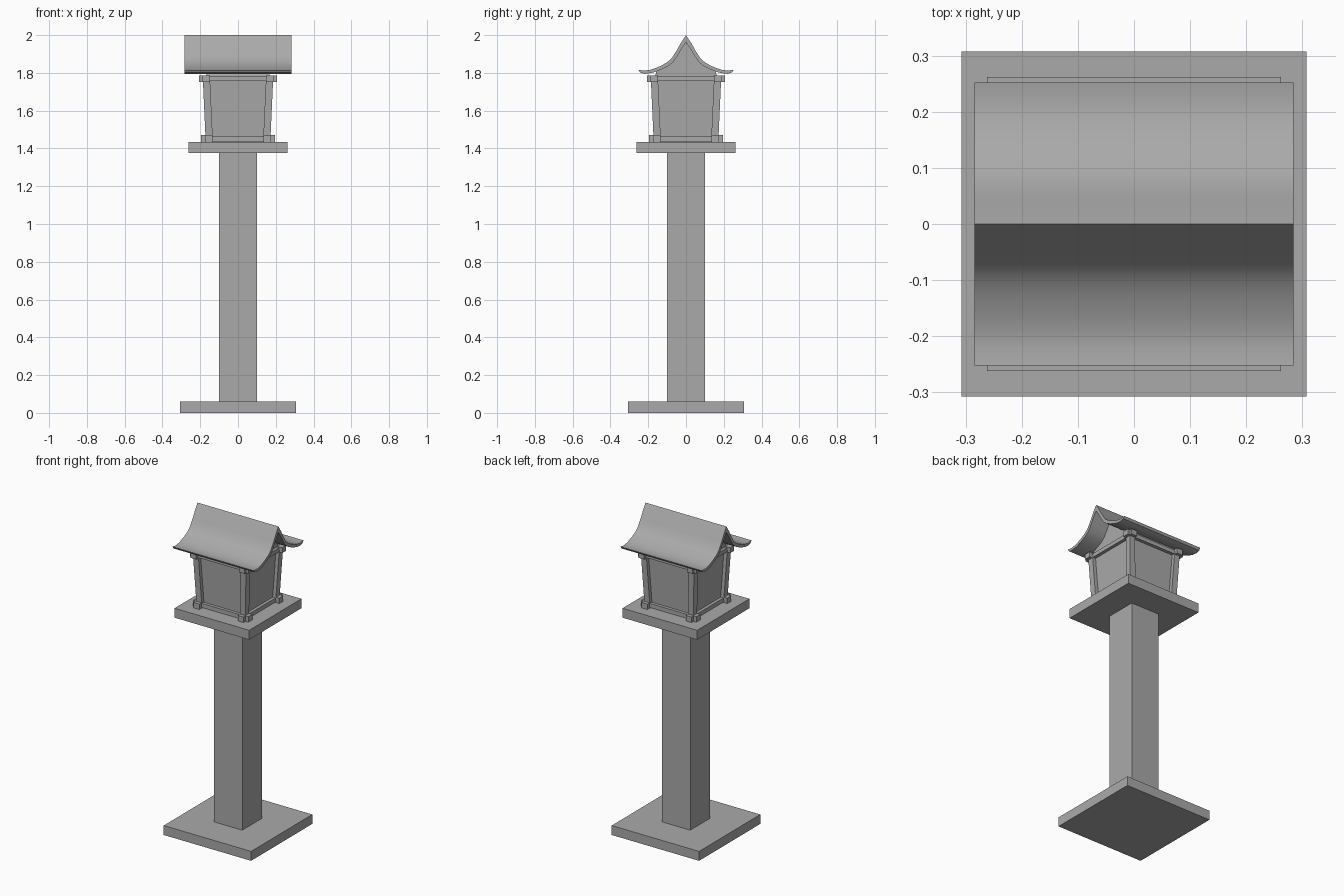
import bpy, bmesh, math

if "Cube" in bpy.data.objects:
    bpy.data.objects.remove(bpy.data.objects["Cube"])

grey = bpy.data.materials.new("stone grey")
grey.diffuse_color = (0.4, 0.4, 0.4, 1)
grey.use_nodes = True
grey.node_tree.nodes["Principled BSDF"].inputs["Base Color"].default_value = grey.diffuse_color


def finish(name, bm, smooth=False):
    bmesh.ops.recalc_face_normals(bm, faces=bm.faces)
    me = bpy.data.meshes.new(name)
    bm.to_mesh(me)
    bm.free()
    me.materials.append(grey)
    if smooth:
        me.shade_smooth()
        me.set_sharp_from_angle(angle=math.radians(35))
    ob = bpy.data.objects.new(name, me)
    bpy.context.collection.objects.link(ob)
    return ob


def taper(bm, c0, h0, z0, c1, h1, z1):
    """Box with separate bottom and top centre and half sizes."""
    rings = []
    for c, h, z in ((c0, h0, z0), (c1, h1, z1)):
        rings.append([bm.verts.new((c[0] + sx * h[0], c[1] + sy * h[1], z))
                      for sx, sy in ((-1, -1), (1, -1), (1, 1), (-1, 1))])
    a, b = rings
    bm.faces.new(a)
    bm.faces.new(b)
    for i in range(4):
        j = (i + 1) % 4
        bm.faces.new((a[i], a[j], b[j], b[i]))


def box(bm, x, y, hx, hy, z0, z1):
    taper(bm, (x, y), (hx, hy), z0, (x, y), (hx, hy), z1)


def square(name, h, z0, z1):
    bm = bmesh.new()
    box(bm, 0, 0, h, h, z0, z1)
    finish(name, bm)


def extrude_x(name, loop, half, smooth=False):
    """Extrude a closed y-z outline along x."""
    bm = bmesh.new()
    f = bm.faces.new([bm.verts.new((-half, y, z)) for y, z in loop])
    g = bmesh.ops.extrude_face_region(bm, geom=[f])["geom"]
    vs = [v for v in g if isinstance(v, bmesh.types.BMVert)]
    bmesh.ops.translate(bm, verts=vs, vec=(2 * half, 0, 0))
    return finish(name, bm, smooth)


# Foot, pillar and platform
square("base_slab", 0.307, 0, 0.06)
square("pillar", 0.1, 0.06, 1.375)
square("platform", 0.262, 1.375, 1.435)

# Flared lantern body
bm = bmesh.new()
taper(bm, (0, 0), (0.148, 0.148), 1.435, (0, 0), (0.165, 0.165), 1.785)
finish("lantern_body", bm)

# Leaning corner posts
bm = bmesh.new()
for sx in (-1, 1):
    for sy in (-1, 1):
        taper(bm, (sx * 0.152, sy * 0.152), (0.019, 0.019), 1.435,
              (sx * 0.168, sy * 0.168), (0.019, 0.019), 1.785)
finish("corner_posts", bm)

# Crossing rails with thicker end blocks
for name, c, end, z0, z1 in (("bottom_rails", 0.155, 0.195, 1.435, 1.47),
                             ("top_rails", 0.17, 0.206, 1.753, 1.787)):
    bm = bmesh.new()
    for s in (-1, 1):
        box(bm, 0, s * c, end - 0.005, 0.014, z0 + 0.003, z1 - 0.006)
        box(bm, s * c, 0, 0.014, end - 0.005, z0 + 0.003, z1 - 0.006)
        for t in (-1, 1):
            m = end - 0.016
            box(bm, t * m, s * c, 0.016, 0.02, z0, z1)
            box(bm, s * c, t * m, 0.02, 0.016, z0, z1)
    finish(name, bm)

# Curved roof shell
outer = [(0, 2.0), (0.025, 1.962), (0.05, 1.918), (0.075, 1.879), (0.1, 1.856),
         (0.13, 1.839), (0.16, 1.826), (0.19, 1.816), (0.22, 1.812), (0.252, 1.816)]
inner = [(0, 1.962), (0.022, 1.93), (0.045, 1.89), (0.067, 1.858), (0.092, 1.837),
         (0.125, 1.82), (0.155, 1.808), (0.185, 1.799), (0.22, 1.795), (0.243, 1.802)]
mirror = lambda pts: [(-y, z) for y, z in pts[:0:-1]]
top = mirror(outer) + outer
under = mirror(inner) + inner
extrude_x("roof", top + under[::-1], 0.284, True)

# Gable filling under the roof, flush with the walls
gable = [(y, z + 0.005) for y, z in under if abs(y) < 0.18]
extrude_x("gable_block", [(-0.165, 1.775)] + gable + [(0.165, 1.775)], 0.167)
